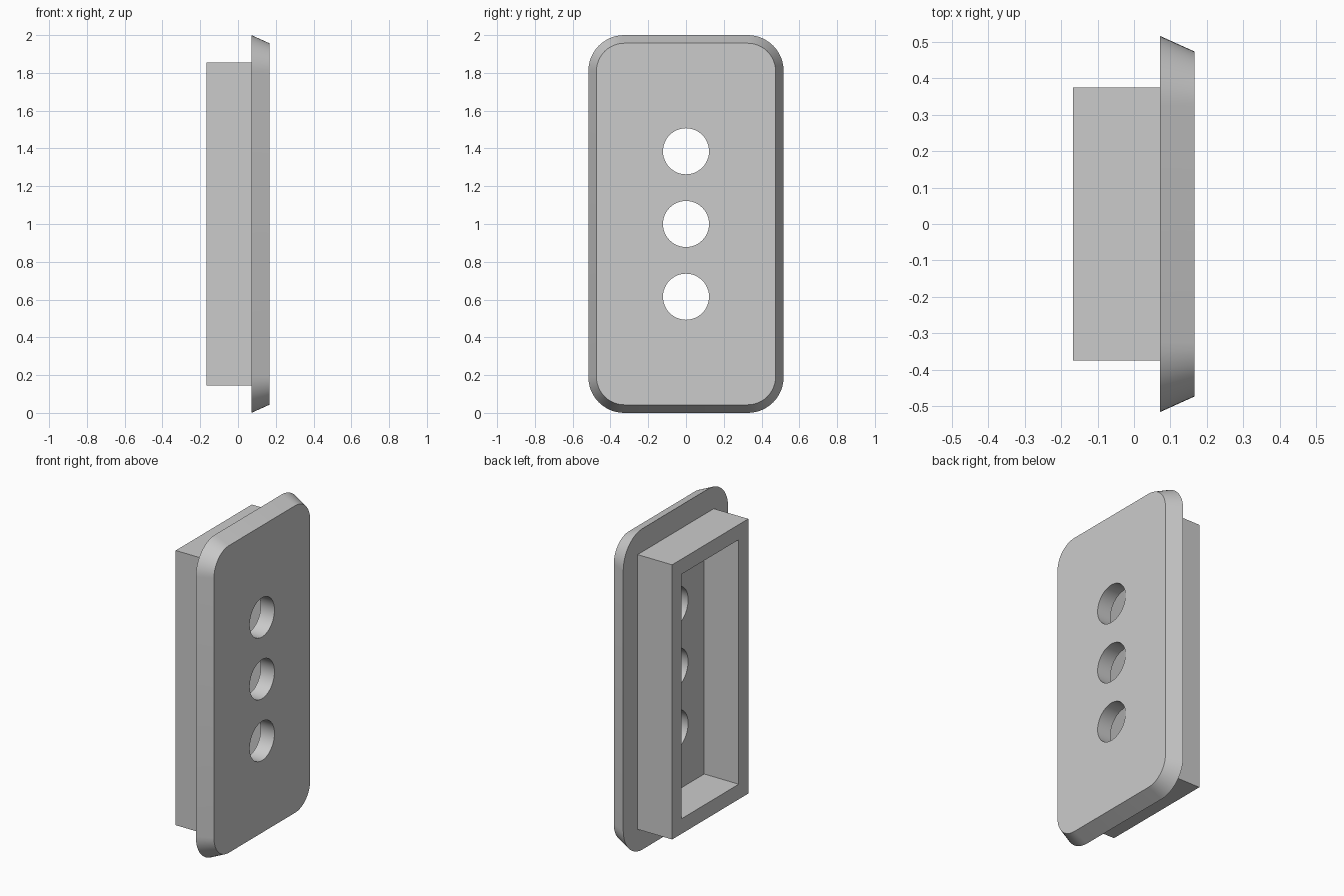
import bpy, bmesh
from math import sin, cos, pi, radians

old = bpy.data.objects.get("Cube")
if old:
    bpy.data.objects.remove(old, do_unlink=True)

MID_Z = 1.0
BACK, JOINT, FACE = -0.167, 0.071, 0.166   # depth planes along x

grey = bpy.data.materials.new("light_grey")
grey.use_nodes = True
grey.diffuse_color = (0.6, 0.6, 0.6, 1)
grey.node_tree.nodes["Principled BSDF"].inputs["Base Color"].default_value = (0.6, 0.6, 0.6, 1)


def outline(half_y, half_z, radius=0.0, steps=12):
    """Rectangle in the y-z plane, with rounded corners if radius is set."""
    if not radius:
        steps = 0
    pts = []
    for quarter, (sy, sz) in enumerate([(1, 1), (-1, 1), (-1, -1), (1, -1)]):
        for i in range(steps + 1):
            a = pi / 2 * (quarter + (i / steps if steps else 0))
            pts.append((sy * (half_y - radius) + radius * cos(a),
                        MID_Z + sz * (half_z - radius) + radius * sin(a)))
    return pts


def loft(name, rings, caps=False):
    """Skin a list of (x, outline) rings, optionally closing both ends."""
    bm = bmesh.new()
    loops = [[bm.verts.new((x, y, z)) for y, z in pts] for x, pts in rings]
    n = len(loops[0])
    for a, b in zip(loops, loops[1:]):
        for i in range(n):
            j = (i + 1) % n
            bm.faces.new((a[i], a[j], b[j], b[i]))
    if caps:
        bm.faces.new(loops[0][::-1])
        bm.faces.new(loops[-1])
    mesh = bpy.data.meshes.new(name)
    bm.to_mesh(mesh)
    bm.free()
    mesh.materials.append(grey)
    obj = bpy.data.objects.new(name, mesh)
    bpy.context.collection.objects.link(obj)
    return obj


def activate(obj):
    bpy.ops.object.select_all(action='DESELECT')
    obj.select_set(True)
    bpy.context.view_layer.objects.active = obj


# Tapered face plate with rounded corners
plate = loft("face_plate", [(JOINT, outline(0.517, 1.0, 0.19)),
                            (FACE, outline(0.474, 0.957, 0.147))], caps=True)

# Three round through holes
for dz in (-0.385, 0, 0.385):
    bpy.ops.mesh.primitive_cylinder_add(vertices=48, radius=0.122, depth=0.4,
                                        location=(0.12, 0, MID_Z + dz),
                                        rotation=(0, pi / 2, 0))
    cutter = bpy.context.object
    cutter.name = "hole_cutter"
    cutter.hide_render = True
    cutter.data.materials.append(grey)
    activate(plate)
    cut = plate.modifiers.new("hole", 'BOOLEAN')
    cut.operation = 'DIFFERENCE'
    cut.solver = 'EXACT'
    cut.object = cutter
    bpy.ops.object.modifier_apply(modifier=cut.name)
    bpy.data.objects.remove(cutter, do_unlink=True)

activate(plate)
bpy.ops.object.shade_smooth_by_angle(angle=radians(30))

# Hollow rectangular collar behind the plate
outer, inner = outline(0.375, 0.856), outline(0.281, 0.762)
loft("rear_collar", [(JOINT, inner), (BACK, inner), (BACK, outer), (JOINT, outer)])
